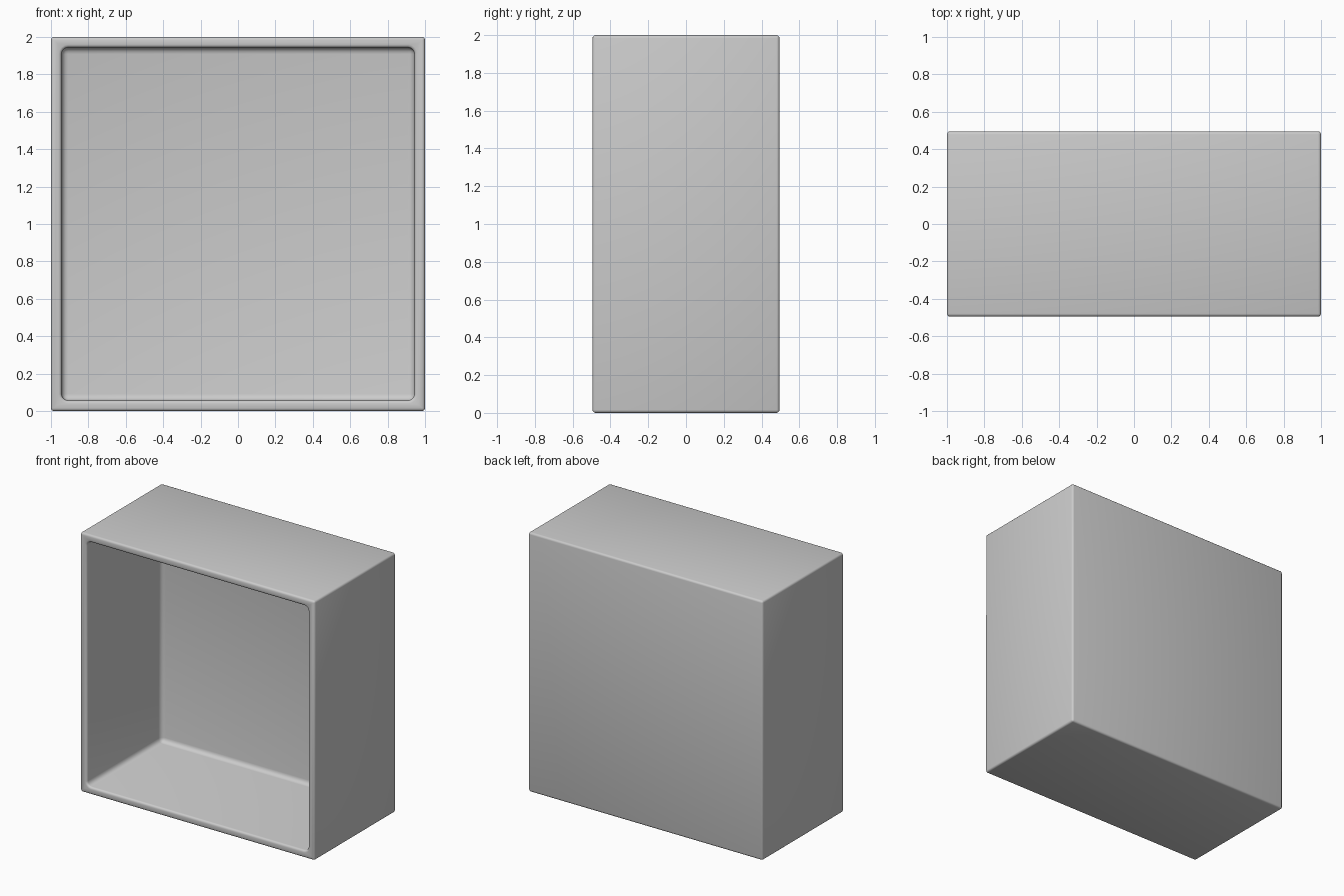
import bpy, bmesh, math

if "Cube" in bpy.data.objects:
    bpy.data.objects.remove(bpy.data.objects["Cube"])

W, D, H, WALL = 2.0, 0.99, 2.0, 0.08

# Solid block standing on the ground
bm = bmesh.new()
bmesh.ops.create_cube(bm, size=1)
bmesh.ops.scale(bm, vec=(W, D, H), verts=bm.verts)
bmesh.ops.translate(bm, vec=(0, 0, H / 2), verts=bm.verts)

# Hollow it out from the front
front = min(bm.faces, key=lambda f: f.calc_center_median().y)
bmesh.ops.inset_region(bm, faces=[front], thickness=WALL)
floor = bmesh.ops.extrude_discrete_faces(bm, faces=[front])["faces"][0]
bmesh.ops.translate(bm, vec=(0, D - WALL, 0), verts=floor.verts)
bm.normal_update()

# Round the inner corners of the cavity
depth_edges = {e for v in floor.verts for e in v.link_edges}
bmesh.ops.bevel(bm, geom=list(depth_edges), offset=0.035, segments=4,
                profile=0.5, affect='EDGES')
bm.normal_update()

# Soften the outer edges and the opening rim
sharp = [e for e in bm.edges if e.calc_face_angle(0) > math.radians(70)]
bmesh.ops.bevel(bm, geom=sharp, offset=0.016, segments=3,
                profile=0.5, affect='EDGES')
bmesh.ops.recalc_face_normals(bm, faces=bm.faces)

mesh = bpy.data.meshes.new("open_box")
bm.to_mesh(mesh)
bm.free()
box = bpy.data.objects.new("open_box", mesh)
bpy.context.collection.objects.link(box)

# Smooth shading
bpy.context.view_layer.objects.active = box
box.select_set(True)
bpy.ops.object.shade_smooth_by_angle(angle=math.radians(35))
